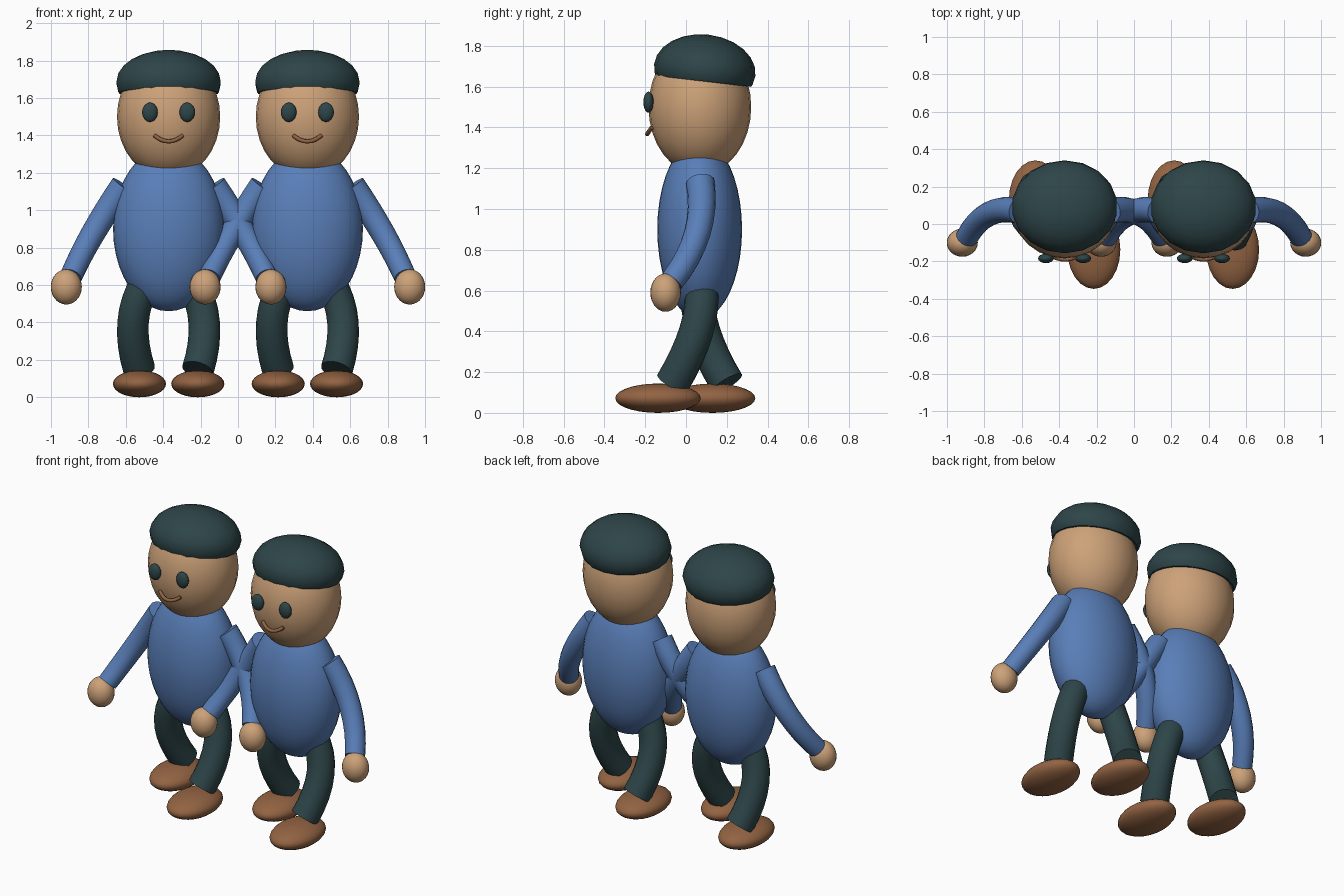
import bpy, bmesh, math
from mathutils import Vector, Matrix

if "Cube" in bpy.data.objects:
    bpy.data.objects.remove(bpy.data.objects["Cube"])


def material(name, rgb):
    m = bpy.data.materials.new(name)
    m.diffuse_color = (*rgb, 1)
    m.use_nodes = True
    m.node_tree.nodes["Principled BSDF"].inputs["Base Color"].default_value = m.diffuse_color
    return m


SKIN = material("tan skin", (0.61, 0.36, 0.19))
BLUE = material("blue cloth", (0.10, 0.21, 0.48))
DARK = material("dark teal", (0.027, 0.06, 0.066))
BROWN = material("brown leather", (0.29, 0.125, 0.055))


def finish(bm, name, mat, angle=50):
    bmesh.ops.recalc_face_normals(bm, faces=bm.faces)
    me = bpy.data.meshes.new(name)
    bm.to_mesh(me)
    bm.free()
    me.materials.append(mat)
    ob = bpy.data.objects.new(name, me)
    bpy.context.collection.objects.link(ob)
    bpy.ops.object.select_all(action='DESELECT')
    ob.select_set(True)
    bpy.context.view_layer.objects.active = ob
    bpy.ops.object.shade_smooth_by_angle(angle=math.radians(angle))
    return ob


def ellipsoid(name, center, radii, mat, seg=24, rings=14, tilt=0, cut=None):
    """Scaled sphere, optionally cut flat below a local height, tilted about x."""
    bm = bmesh.new()
    bmesh.ops.create_uvsphere(bm, u_segments=seg, v_segments=rings, radius=1)
    bmesh.ops.scale(bm, vec=radii, verts=bm.verts)
    if cut is not None:
        r = bmesh.ops.bisect_plane(bm, geom=bm.verts[:] + bm.edges[:] + bm.faces[:],
                                   plane_co=(0, 0, cut), plane_no=(0, 0, 1), clear_inner=True)
        rim = [e for e in r['geom_cut'] if isinstance(e, bmesh.types.BMEdge)]
        bmesh.ops.contextual_create(bm, geom=rim)
    bmesh.ops.rotate(bm, cent=(0, 0, 0), matrix=Matrix.Rotation(tilt, 3, 'X'), verts=bm.verts)
    bmesh.ops.translate(bm, vec=center, verts=bm.verts)
    return finish(bm, name, mat)


def tube(name, a, mid, b, r0, r1, mat, steps=8, sides=16):
    """Capped tube along a smooth arc from a through mid to b."""
    a, mid, b = Vector(a), Vector(mid), Vector(b)
    c = 2 * mid - (a + b) / 2
    bm = bmesh.new()
    rings = []
    for i in range(steps + 1):
        t = i / steps
        p = a * (1 - t) ** 2 + c * 2 * t * (1 - t) + b * t * t
        d = ((c - a) * (1 - t) + (b - c) * t).normalized()
        u = d.cross(Vector((0, 1, 0))).normalized()
        v = d.cross(u)
        r = r0 + (r1 - r0) * t
        rings.append([bm.verts.new(p + r * (u * math.cos(k * math.tau / sides)
                                            + v * math.sin(k * math.tau / sides)))
                      for k in range(sides)])
    for p, q in zip(rings, rings[1:]):
        for k in range(sides):
            n = (k + 1) % sides
            bm.faces.new((p[k], p[n], q[n], q[k]))
    bm.faces.new(rings[0])
    bm.faces.new(rings[-1])
    return finish(bm, name, mat)


def figure(tag, cx):
    # body and head
    ellipsoid(tag + "_torso", (cx, 0.067, 0.9), (0.297, 0.208, 0.44), BLUE, 32, 20)
    ellipsoid(tag + "_head", (cx, 0.068, 1.5), (0.276, 0.252, 0.33), SKIN, 24, 16)
    ellipsoid(tag + "_hair_cap", (cx, 0.092, 1.682), (0.283, 0.25, 0.174), DARK, 18, 12,
              tilt=math.radians(-6.6), cut=-0.056)
    # smile
    tube(tag + "_mouth", (cx - 0.075, -0.168, 1.4), (cx, -0.19, 1.368), (cx + 0.075, -0.168, 1.4),
         0.011, 0.011, BROWN, 8, 8)
    for side, s in (("left", -1), ("right", 1)):
        part = f"{tag}_{side}_"
        ellipsoid(part + "eye", (cx + s * 0.1, -0.184, 1.524), (0.042, 0.025, 0.052), DARK, 16, 10)
        # sleeves and hands
        tube(part + "arm", (cx + s * 0.24, 0.07, 1.132), (cx + s * 0.402, 0.055, 0.88),
             (cx + s * 0.522, -0.07, 0.645), 0.07, 0.06, BLUE)
        ellipsoid(part + "hand", (cx + s * 0.547, -0.1, 0.59), (0.083, 0.075, 0.094), SKIN)

        # striding legs: the right one steps forward, the left one trails
        def stride(y):
            return y if s > 0 else 0.134 - y
        tube(part + "leg", (cx + s * 0.12, stride(0.075), 0.62), (cx + s * 0.19, stride(0.05), 0.40),
             (cx + s * 0.156, stride(-0.067), 0.145), 0.082, 0.086, DARK)
        ellipsoid(part + "shoe", (cx + s * 0.156, -0.137 if s > 0 else 0.13, 0.072),
                  (0.142, 0.21, 0.072), BROWN)


# two matching figures side by side
figure("first", -0.371)
figure("second", 0.371)
